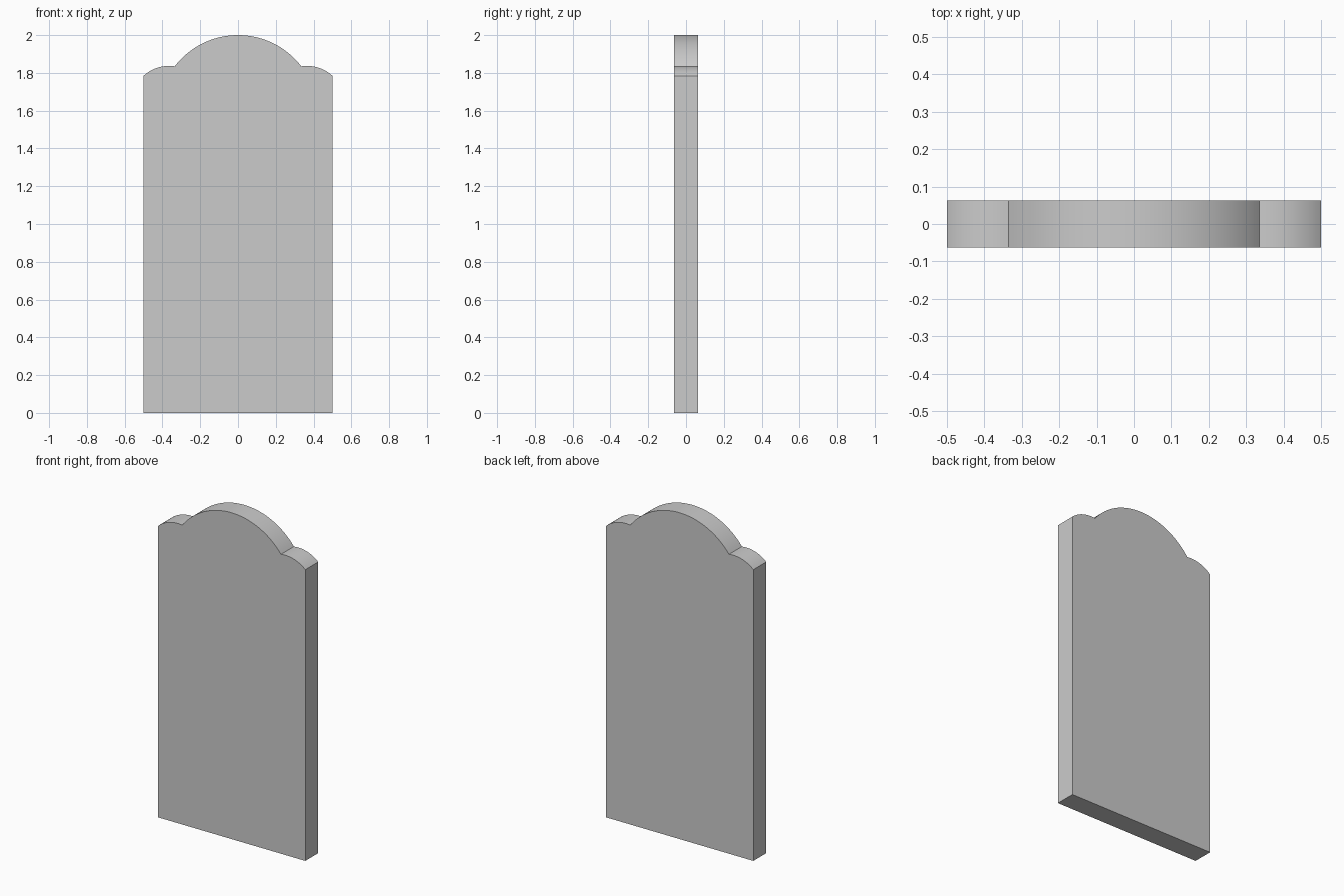
import bpy, bmesh
from math import asin, sin, cos

if "Cube" in bpy.data.objects:
    bpy.data.objects.remove(bpy.data.objects["Cube"])

HALF_THICK = 0.0625


def arc(cx, cz, r, x0, x1, steps):
    """Points along the upper side of a circle from x0 to x1."""
    a0, a1 = asin((x0 - cx) / r), asin((x1 - cx) / r)
    angles = [a0 + (a1 - a0) * i / steps for i in range(steps + 1)]
    return [(cx + r * sin(a), cz + r * cos(a)) for a in angles]


# Right half of the outline: base corner, shoulder arc, crown arc to the centre
shoulder = arc(0.365, 1.637, 0.2, 0.5, 0.335, 12)
crown = arc(0.0, 1.5774, 0.4226, 0.335, 0.0, 20)
right = [(0.5, 0.0)] + shoulder + crown[1:]
# Mirror for the left half, sharing the top centre point
outline = right + [(-x, z) for x, z in reversed(right[:-1])]

# Extrude the outline into a slab
bm = bmesh.new()
face = bm.faces.new([bm.verts.new((x, -HALF_THICK, z)) for x, z in outline])
result = bmesh.ops.extrude_face_region(bm, geom=[face], use_keep_orig=True)
moved = [v for v in result["geom"] if isinstance(v, bmesh.types.BMVert)]
bmesh.ops.translate(bm, verts=moved, vec=(0, 2 * HALF_THICK, 0))
bmesh.ops.recalc_face_normals(bm, faces=bm.faces)

mesh = bpy.data.meshes.new("headstone_slab")
bm.to_mesh(mesh)
bm.free()
slab = bpy.data.objects.new("headstone_slab", mesh)
bpy.context.collection.objects.link(slab)

# Smooth arcs, crisp rim and notches
bpy.context.view_layer.objects.active = slab
slab.select_set(True)
bpy.ops.object.shade_smooth_by_angle(angle=0.52)
